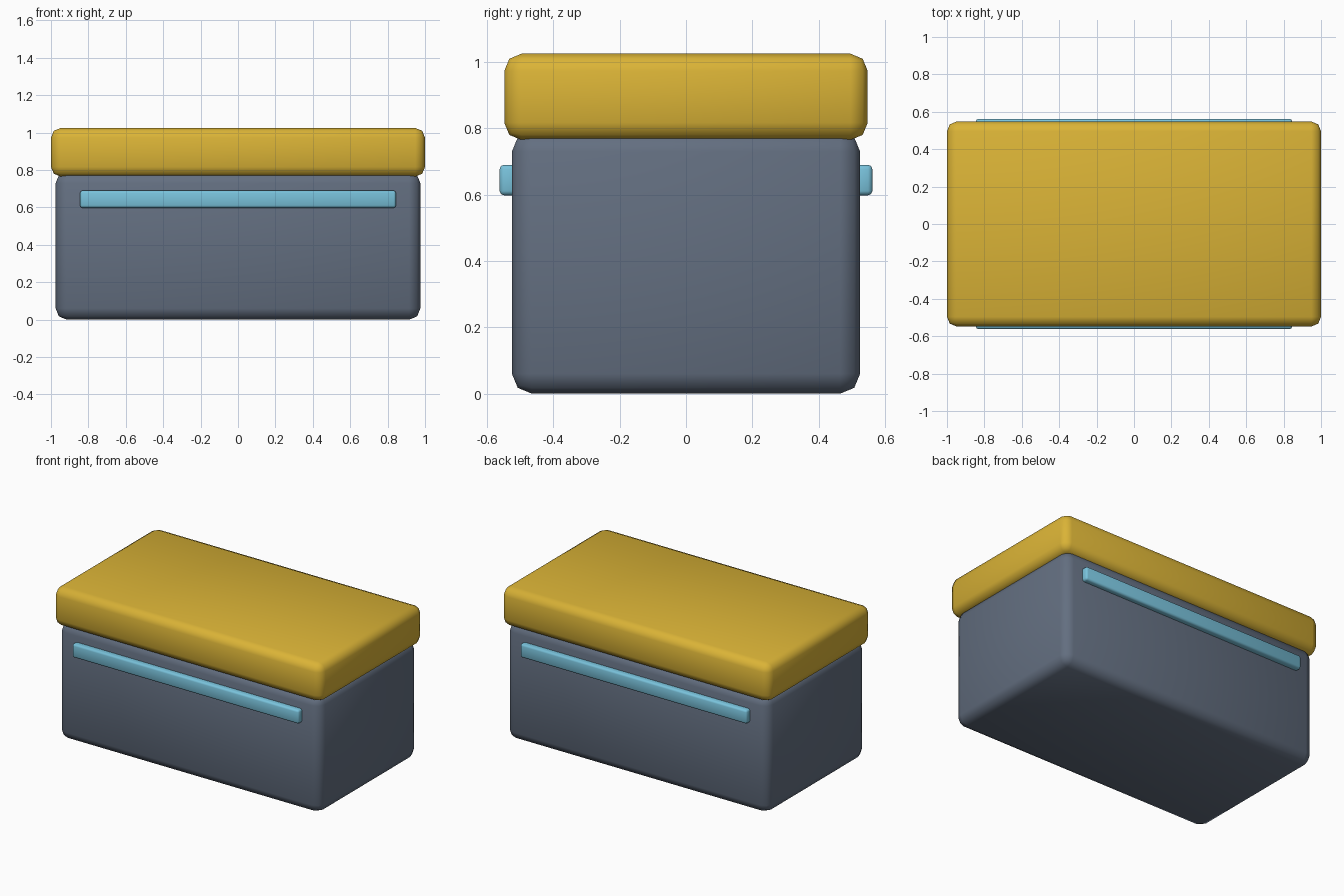
import bpy
import bmesh
from mathutils import Vector

default = bpy.data.objects.get("Cube")
if default:
    bpy.data.objects.remove(default, do_unlink=True)


def make_material(name, color):
    mat = bpy.data.materials.new(name)
    mat.use_nodes = True
    rgba = (*color, 1.0)
    mat.diffuse_color = rgba
    mat.node_tree.nodes["Principled BSDF"].inputs["Base Color"].default_value = rgba
    return mat


def rounded_box(name, low, high, radius, mat):
    """Box between two corners with softly bevelled, smooth-shaded edges."""
    low, high = Vector(low), Vector(high)
    size, centre = high - low, (low + high) / 2
    bm = bmesh.new()
    bmesh.ops.create_cube(bm, size=1)
    for v in bm.verts:
        v.co = Vector(a * b for a, b in zip(v.co, size))
    for f in bm.faces:
        f.smooth = True
    mesh = bpy.data.meshes.new(name)
    bm.to_mesh(mesh)
    bm.free()
    mesh.materials.append(mat)
    obj = bpy.data.objects.new(name, mesh)
    obj.location = centre
    bpy.context.collection.objects.link(obj)
    bevel = obj.modifiers.new("Rounded edges", "BEVEL")
    bevel.width = radius
    bevel.segments = 2
    bevel.limit_method = "NONE"
    return obj


slate = make_material("slate grey", (0.125, 0.158, 0.217))
gold = make_material("golden yellow", (0.70, 0.45, 0.037))
blue = make_material("light blue", (0.19, 0.54, 0.71))

# Box body and overhanging lid
rounded_box("box_body", (-0.975, -0.525, 0), (0.975, 0.525, 0.79), 0.06, slate)
rounded_box("lid", (-1, -0.548, 0.765), (1, 0.548, 1.025), 0.052, gold)

# Matching trim bars on the front and back
for side, y in (("front", -0.532), ("back", 0.532)):
    rounded_box(side + "_trim_bar", (-0.845, y - 0.03, 0.598),
                (0.845, y + 0.03, 0.69), 0.013, blue)
